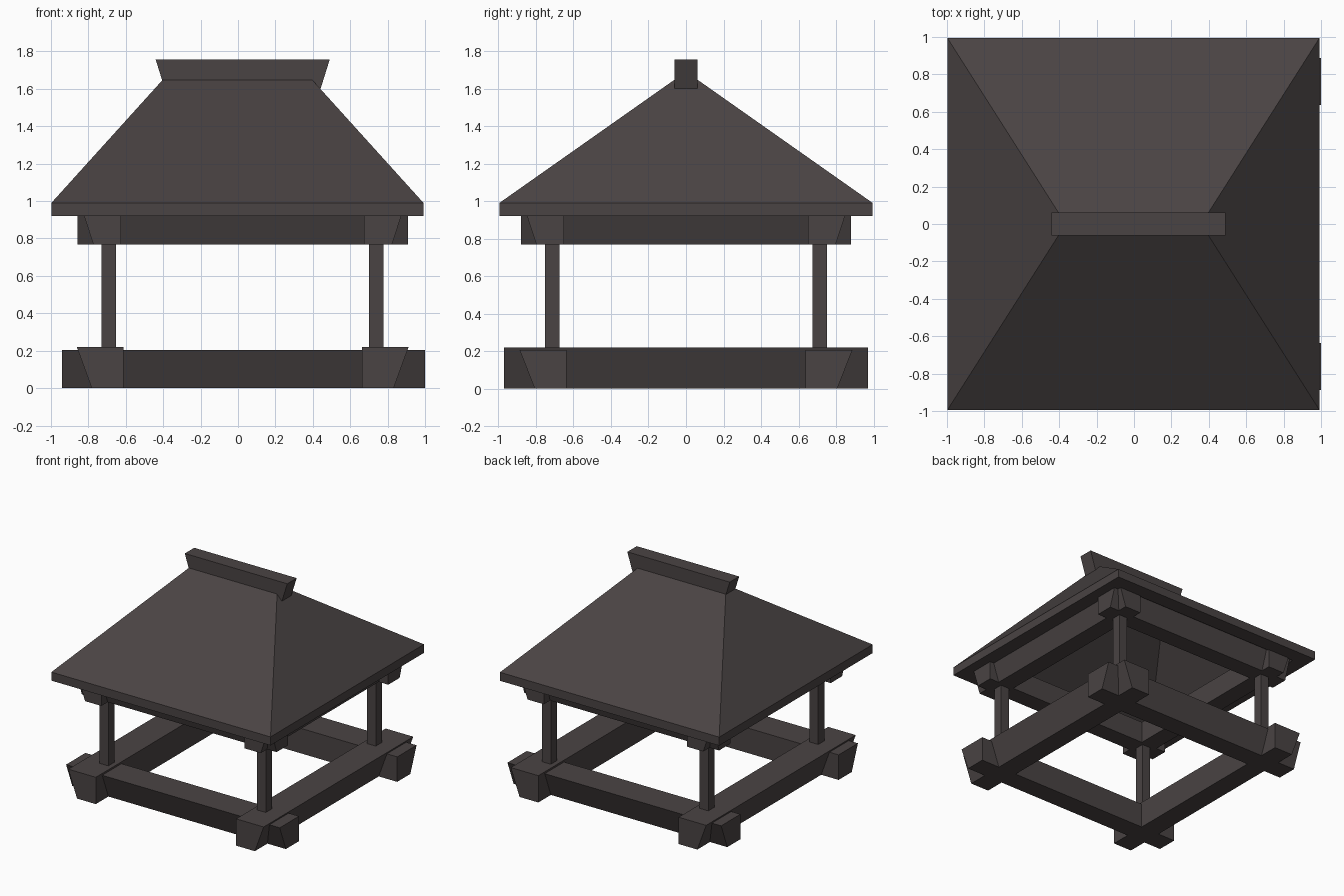
import bpy
import bmesh
from mathutils import Vector

cube = bpy.data.objects.get("Cube")
if cube:
    bpy.data.objects.remove(cube, do_unlink=True)

# Dark weathered timber, used for every part
wood = bpy.data.materials.new("dark_timber")
wood.use_nodes = True
colour = (0.068, 0.057, 0.057, 1)
wood.diffuse_color = colour
wood.node_tree.nodes["Principled BSDF"].inputs["Base Color"].default_value = colour

CX = 0.025   # the timber frame sits slightly off the roof centre


def finish(name, bm):
    bmesh.ops.remove_doubles(bm, verts=bm.verts, dist=0.0001)
    bmesh.ops.recalc_face_normals(bm, faces=bm.faces)
    mesh = bpy.data.meshes.new(name)
    bm.to_mesh(mesh)
    bm.free()
    mesh.materials.append(wood)
    obj = bpy.data.objects.new(name, mesh)
    bpy.context.collection.objects.link(obj)
    return obj


def prism(name, profile, half, axis, centre):
    """Extrude a (u, z) profile by half to both sides along x or y."""
    bm = bmesh.new()
    rings = []
    for w in (-half, half):
        pts = [(w, u, z) if axis == "x" else (u, w, z) for u, z in profile]
        rings.append([bm.verts.new(Vector(p) + Vector(centre)) for p in pts])
    bm.faces.new(rings[0])
    bm.faces.new(rings[1])
    n = len(profile)
    for i in range(n):
        j = (i + 1) % n
        bm.faces.new((rings[0][i], rings[0][j], rings[1][j], rings[1][i]))
    return finish(name, bm)


def beam_frame(level, inner, bottom, top, z0, heights, halves, x_shift):
    """Four crossing beams whose outer sides lean outwards."""
    for axis, height, half, dx in zip("xy", heights, halves, (x_shift, CX)):
        names = ("front", "back") if axis == "x" else ("right", "left")
        for name, s in zip(names, (-1, 1)):
            profile = [(s * inner, z0), (s * bottom, z0),
                       (s * top, z0 + height), (s * inner, z0 + height)]
            prism(f"{level}_beam_{name}", profile, half, axis, (dx, 0, 0))


# Base and upper beam frames
beam_frame("base", 0.637, 0.807, 0.887, 0, (0.205, 0.22), (0.97, 0.97), 0.03)
beam_frame("upper", 0.65, 0.798, 0.857, 0.768, (0.18, 0.18), (0.884, 0.88), CX)

# Corner posts
for side, sx in (("right", -1), ("left", 1)):
    for end, sy in (("front", -1), ("back", 1)):
        h = 0.039
        square = [(-h, 0.15), (h, 0.15), (h, 0.9), (-h, 0.9)]
        prism(f"post_{end}_{side}", square, h, "x",
              (CX + sx * 0.715, sy * 0.713, 0))

# Hollow hipped roof: rings run from inner ridge, round the eaves, to outer ridge
bm = bmesh.new()
rings = []
for hx, hy, z in ((0.30, 0, 1.56), (0.87, 0.87, 0.92), (0.995, 0.995, 0.92),
                  (0.995, 0.995, 0.99), (0.362, 0, 1.69)):
    rings.append([bm.verts.new((sx * hx - 0.003, sy * hy, z))
                  for sx, sy in ((-1, -1), (1, -1), (1, 1), (-1, 1))])
for a, b in zip(rings, rings[1:]):
    for i in range(4):
        j = (i + 1) % 4
        # the ridge closes to a line, so its end faces are triangles
        corners = []
        for v in (a[i], a[j], b[j], b[i]):
            if all((v.co - c.co).length > 0.0001 for c in corners):
                corners.append(v)
        bm.faces.new(corners)
finish("roof", bm)

# Ridge beam with undercut ends
prism("ridge_beam", [(-0.41, 1.58), (0.41, 1.58), (0.465, 1.756), (-0.465, 1.756)],
      0.061, "y", (CX, 0, 0))
